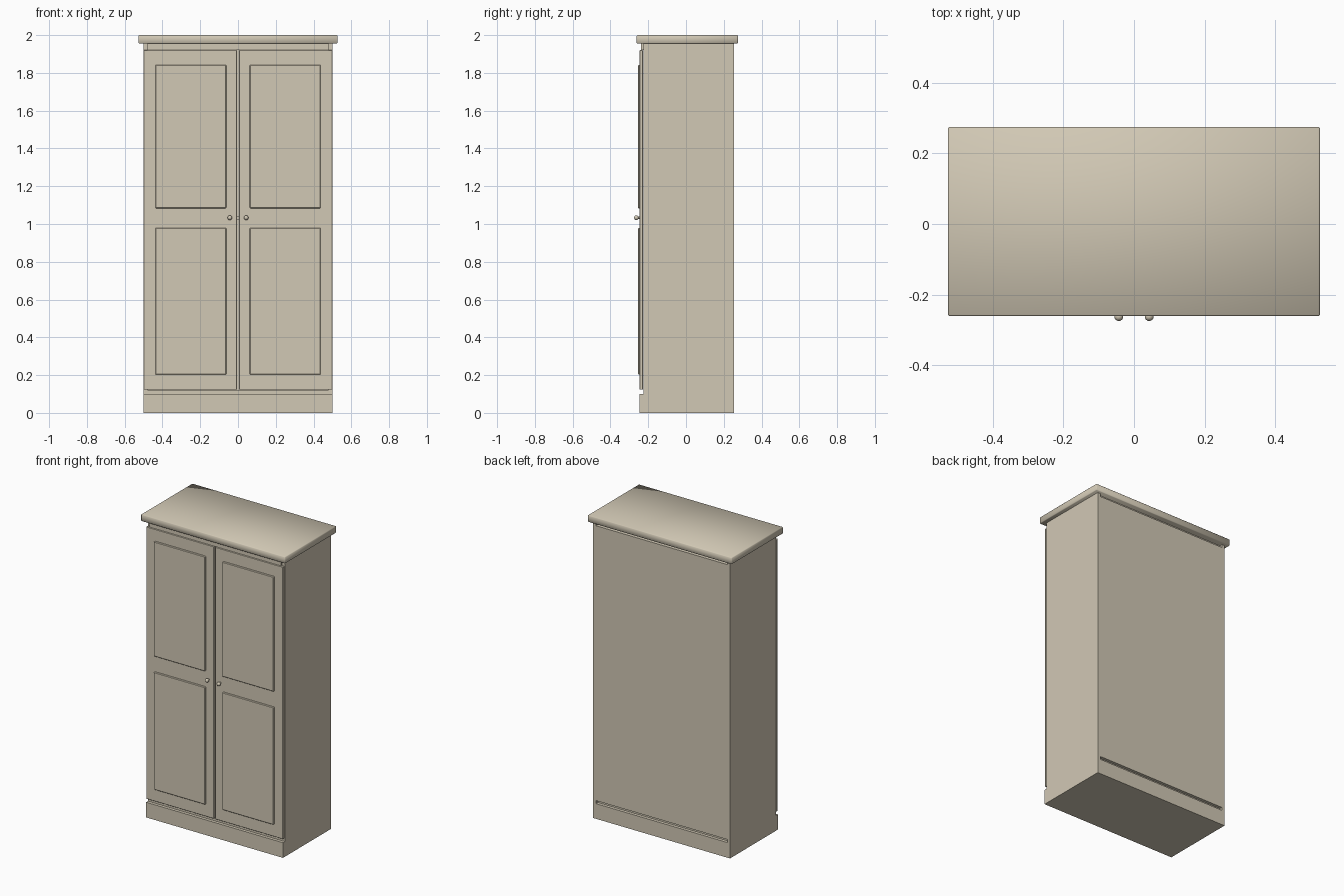
import bpy
import math

if "Cube" in bpy.data.objects:
    bpy.data.objects.remove(bpy.data.objects["Cube"])

cream = bpy.data.materials.new("warm_cream_paint")
cream.diffuse_color = (0.64, 0.58, 0.46, 1.0)
cream.use_nodes = True
cream.node_tree.nodes["Principled BSDF"].inputs["Base Color"].default_value = cream.diffuse_color


def box(name, x, y, z, bevel=0.0):
    """Box from (min, max) ranges on each axis, with an optional chamfer."""
    bpy.ops.mesh.primitive_cube_add(
        size=1, location=[(a + b) / 2 for a, b in (x, y, z)])
    ob = bpy.context.object
    ob.name = name
    ob.scale = [b - a for a, b in (x, y, z)]
    bpy.ops.object.transform_apply(location=False, rotation=False, scale=True)
    ob.data.materials.append(cream)
    if bevel:
        mod = ob.modifiers.new("edge", 'BEVEL')
        mod.width = bevel
        mod.segments = 1
    return ob


# Carcass
BACK = 0.255
box("plinth", (-0.5, 0.5), (-0.245, BACK), (0, 0.1))
box("floor_board", (-0.48, 0.48), (-0.225, 0.235), (0.1, 0.12))
box("ceiling_board", (-0.48, 0.48), (-0.225, 0.235), (1.935, 1.955))
box("back_panel", (-0.48, 0.48), (0.235, BACK), (0.12, 1.935))
box("middle_shelf", (-0.48, 0.48), (-0.2, 0.235), (1.02, 1.04))
box("front_top_rail", (-0.48, 0.48), (-0.238, -0.2), (1.92, 1.955))

# Overhanging top with softened edges
top = box("top_slab", (-0.527, 0.527), (-0.261, 0.275), (1.955, 2.0), 0.004)
for p in top.data.polygons:
    p.use_smooth = True

# Each half: side, door, two raised panels, knob
for side, s in (("left", -1), ("right", 1)):
    def span(a, b):
        return tuple(sorted((s * a, s * b)))

    box(side + "_side", span(0.48, 0.5), (-0.225, BACK), (0.1, 1.955))
    box(side + "_door", span(0.005, 0.5), (-0.245, -0.228), (0.123, 1.92), 0.002)
    for level, z in (("lower", (0.203, 0.98)), ("upper", (1.083, 1.842))):
        box(f"{side}_{level}_panel", span(0.062, 0.438), (-0.254, -0.24), z, 0.004)

    # Knob stem and ball
    bpy.ops.mesh.primitive_cylinder_add(
        vertices=16, radius=0.006, depth=0.02,
        location=(s * 0.043, -0.252, 1.033), rotation=(math.pi / 2, 0, 0))
    stem = bpy.context.object
    stem.name = side + "_knob_stem"
    stem.data.materials.append(cream)
    bpy.ops.object.shade_smooth_by_angle()
    bpy.ops.mesh.primitive_uv_sphere_add(
        segments=16, ring_count=10, radius=0.0125,
        location=(s * 0.043, -0.2625, 1.033))
    knob = bpy.context.object
    knob.name = side + "_knob"
    knob.data.materials.append(cream)
    bpy.ops.object.shade_smooth()
